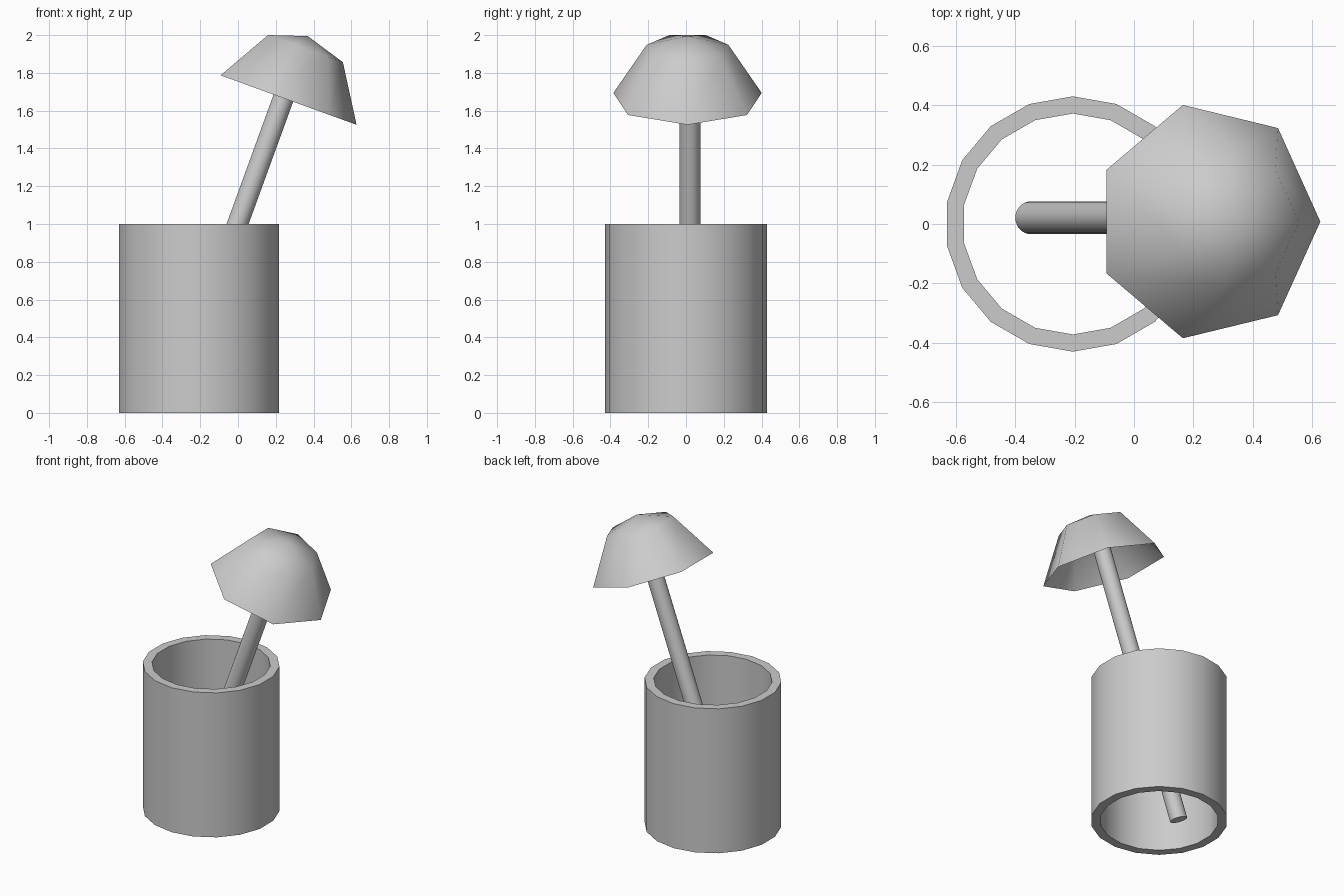
import bpy, bmesh
from math import sin, cos, pi, radians

if "Cube" in bpy.data.objects:
    bpy.data.objects.remove(bpy.data.objects["Cube"])

TILT = radians(20)


def lathe(name, profile, sides, start=0.0, closed=False, loc=(0, 0, 0), tilt=0.0, smooth=40):
    """Spin (radius, height) points round z; radius 0 gives a pole."""
    bm = bmesh.new()
    rings = []
    for r, z in profile:
        if r == 0:
            rings.append([bm.verts.new((0, 0, z))] * sides)
        else:
            rings.append([bm.verts.new((r * cos(start + 2 * pi * i / sides),
                                        r * sin(start + 2 * pi * i / sides), z))
                          for i in range(sides)])
    pairs = list(zip(rings, rings[1:]))
    if closed:
        pairs.append((rings[-1], rings[0]))
    for a, b in pairs:
        for i in range(sides):
            j = (i + 1) % sides
            bm.faces.new(list(dict.fromkeys((a[i], a[j], b[j], b[i]))))
    if closed:
        bmesh.ops.recalc_face_normals(bm, faces=bm.faces)
    mesh = bpy.data.meshes.new(name)
    bm.to_mesh(mesh)
    bm.free()
    ob = bpy.data.objects.new(name, mesh)
    bpy.context.collection.objects.link(ob)
    ob.location = loc
    ob.rotation_euler = (0, tilt, 0)
    bpy.ops.object.select_all(action='DESELECT')
    ob.select_set(True)
    bpy.context.view_layer.objects.active = ob
    bpy.ops.object.shade_smooth_by_angle(angle=radians(smooth))
    return ob


# Open tube with a thick wall
lathe("tube", [(0.43, 0), (0.43, 1), (0.372, 1), (0.372, 0)], 18,
      start=pi / 2, closed=True, loc=(-0.206, 0, 0))

# Leaning stick, from just above the ground up into the cap
lathe("stick", [(0, 0), (0.055, 0), (0.055, 2.0), (0, 2.0)], 32,
      loc=(-0.348, 0.021, 0.05), tilt=TILT)

# Hollow seven-sided cap, a single open shell
lathe("cap", [(0.403, 0), (0.222, 0.286), (0, 0.353)], 7,
      loc=(0.249, 0.008, 1.663), tilt=TILT, smooth=80)
